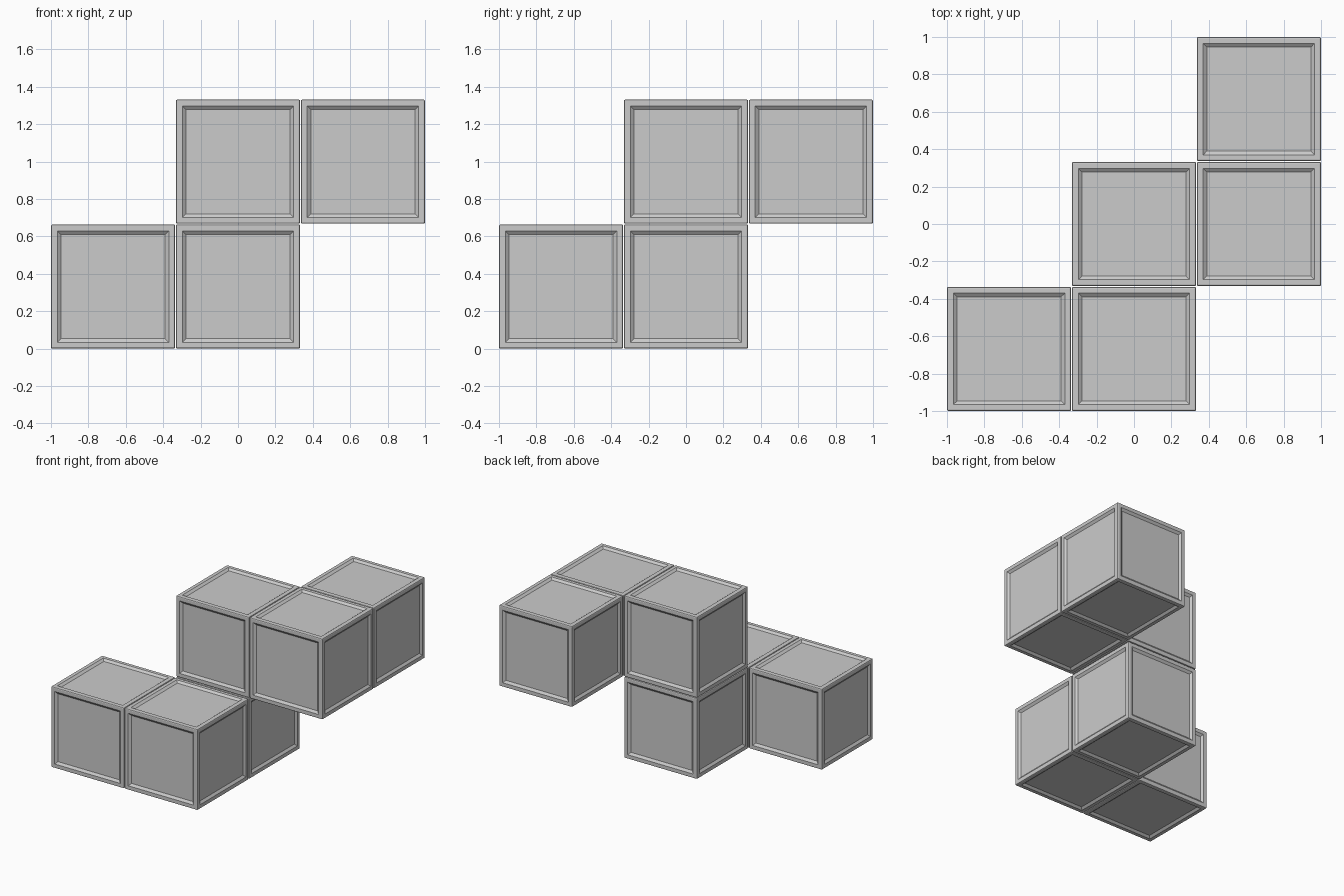
import bpy, bmesh
from mathutils import Vector

if "Cube" in bpy.data.objects:
    bpy.data.objects.remove(bpy.data.objects["Cube"])

PITCH, SIZE = 0.668, 0.664      # cube spacing and cube edge
BEVEL = 0.008                   # softened cube edges
RIM, SLOPE, DEPTH = 0.037, 0.027, 0.015


def panel_cube(name, cell):
    bm = bmesh.new()
    bmesh.ops.create_cube(bm, size=SIZE)
    # rounded outer edges
    bmesh.ops.bevel(bm, geom=bm.edges[:], offset=BEVEL, segments=2,
                    profile=0.5, affect='EDGES')
    # framed, recessed panel on each of the six sides
    sides = [f for f in bm.faces if f.calc_area() > 0.2]
    bmesh.ops.inset_individual(bm, faces=sides, thickness=RIM)
    bmesh.ops.inset_individual(bm, faces=sides, thickness=SLOPE, depth=-DEPTH)
    mesh = bpy.data.meshes.new(name)
    bm.to_mesh(mesh)
    bm.free()
    ob = bpy.data.objects.new(name, mesh)
    i, j, k = cell
    ob.location = Vector((i * PITCH, j * PITCH, SIZE / 2 + k * PITCH))
    bpy.context.collection.objects.link(ob)


# stepped chain of six cubes, as grid cells
CELLS = [(-1, -1, 0), (0, -1, 0), (0, 0, 0), (0, 0, 1), (1, 0, 1), (1, 1, 1)]
for n, cell in enumerate(CELLS, 1):
    panel_cube(f"panel_cube_{n}", cell)
